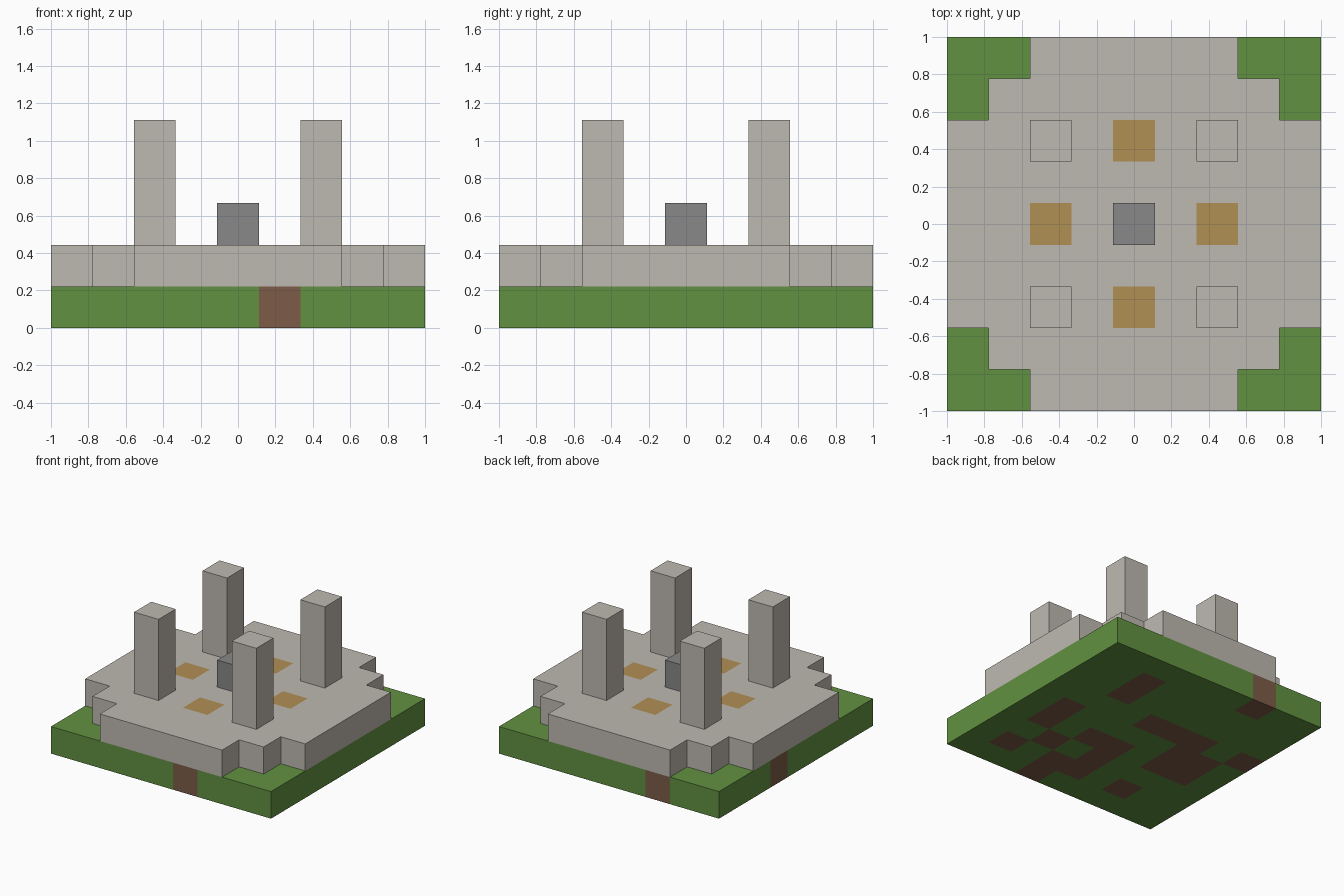
import bpy
import bmesh

default = bpy.data.objects.get("Cube")
if default:
    bpy.data.objects.remove(default, do_unlink=True)

N = 9            # blocks per side
U = 2 / N        # block size

# Where earth shows through the grass base, back row first
EARTH_MAP = [
    "..#......",
    "......#..",
    "......#..",
    "#.###....",
    ".##....#.",
    ".##.##.#.",
    "....#.#..",
    "..#.##.#.",
    ".....#...",
]


def material(name, r, g, b):
    """Flat colour from sRGB bytes."""
    linear = [((c / 255 + 0.055) / 1.055) ** 2.4 for c in (r, g, b)] + [1.0]
    mat = bpy.data.materials.new(name)
    mat.use_nodes = True
    mat.diffuse_color = linear
    shader = next(n for n in mat.node_tree.nodes if n.type == 'BSDF_PRINCIPLED')
    shader.inputs["Base Color"].default_value = linear
    return mat


grass = material("grass green", 97, 145, 64)
earth = material("earth brown", 125, 92, 72)
stone = material("pale stone", 190, 185, 177)
gold = material("ochre", 176, 143, 84)
dark_stone = material("dark grey stone", 136, 136, 136)


def add_object(name, bm, mats):
    mesh = bpy.data.meshes.new(name)
    bm.to_mesh(mesh)
    bm.free()
    for mat in mats:
        mesh.materials.append(mat)
    obj = bpy.data.objects.new(name, mesh)
    bpy.context.collection.objects.link(obj)
    return obj


def slab(name, layer, mats, choose):
    """One layer of blocks; choose(i, j) gives a material slot, or None for a gap.
    i and j count blocks from the centre."""
    bm = bmesh.new()
    bmesh.ops.create_grid(bm, x_segments=N, y_segments=N, size=1)
    gaps = []
    for face in bm.faces:
        c = face.calc_center_median()
        slot = choose(round(c.x / U), round(c.y / U))
        if slot is None:
            gaps.append(face)
        else:
            face.material_index = slot
    bmesh.ops.delete(bm, geom=gaps, context='FACES')
    obj = add_object(name, bm, mats)
    obj.location.z = layer * U
    thick = obj.modifiers.new("thickness", 'SOLIDIFY')
    thick.thickness = U
    thick.offset = 1


def block(name, i, j, layer, height, mat):
    """Upright block, one unit wide, standing on the given layer."""
    bm = bmesh.new()
    bmesh.ops.create_cube(bm, size=U)
    bmesh.ops.scale(bm, vec=(1, 1, height), verts=bm.verts)
    obj = add_object(name, bm, [mat])
    obj.location = (i * U, j * U, (layer + height / 2) * U)


def ground_slot(i, j):
    half = N // 2
    return int(EARTH_MAP[half - j][half + i] == "#")


def platform_slot(i, j):
    if abs(i) + abs(j) > 6:                  # stepped corners
        return None
    return int(sorted((abs(i), abs(j))) == [0, 2])   # four ochre tiles


# Ground and stone platform
slab("ground", 0, [grass, earth], ground_slot)
slab("platform", 1, [stone, gold], platform_slot)

# Four pillars around the centre block
for i, side in ((-2, "right"), (2, "left")):
    for j, end in ((-2, "front"), (2, "back")):
        block(f"{end}_{side}_pillar", i, j, 2, 3, stone)
block("centre_block", 0, 0, 2, 1, dark_stone)
